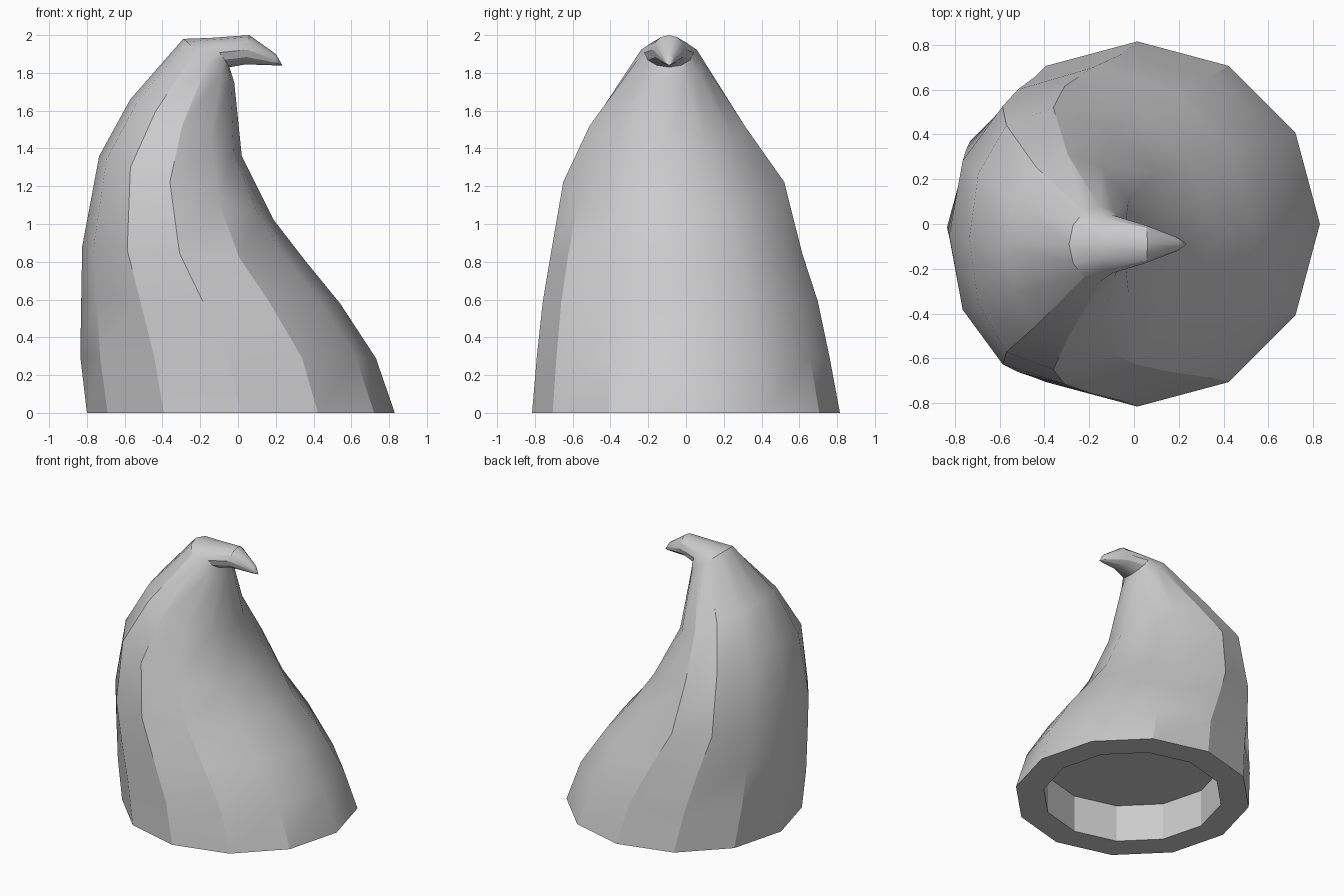
import bpy, bmesh, math

if "Cube" in bpy.data.objects:
    bpy.data.objects.remove(bpy.data.objects["Cube"])

SIDES = 12
# Each tilted ring: left x, left z, right x, right z, y centre, y half width, backward skew
RINGS = [
    (-0.605, 0.28, 0.635, 0.28, 0.0, 0.62, 0.0),     # ceiling of the recess
    (-0.605, 0.0, 0.635, 0.0, 0.0, 0.62, 0.0),       # rim of the recess
    (-0.80, 0.0, 0.83, 0.0, 0.0, 0.815, 0.0),        # foot
    (-0.835, 0.30, 0.73, 0.29, -0.015, 0.775, 0.0),
    (-0.83, 0.60, 0.54, 0.58, -0.03, 0.728, 0.06),
    (-0.825, 0.88, 0.36, 0.80, -0.05, 0.665, 0.13),
    (-0.735, 1.36, 0.19, 1.02, -0.065, 0.585, 0.19),
    (-0.57, 1.66, 0.02, 1.36, -0.10, 0.41, 0.07),
    (-0.29, 1.98, -0.02, 1.75, -0.09, 0.17, 0.0),    # bend at the top
    (-0.15, 1.985, -0.045, 1.83, -0.09, 0.13, 0.0),
    (0.06, 2.0, 0.04, 1.845, -0.09, 0.085, 0.0),     # hooked tip
    (0.20, 1.90, 0.19, 1.84, -0.09, 0.03, 0.0),
]


def add_ring(bm, lx, lz, rx, rz, yc, half, skew):
    verts = []
    for i in range(SIDES):
        a = 2 * math.pi * i / SIDES
        t = 0.5 + 0.5 * (math.cos(a) - skew * math.sin(a) ** 2)
        verts.append(bm.verts.new((lx + (rx - lx) * t,
                                   yc + half * math.sin(a),
                                   lz + (rz - lz) * t)))
    return verts


# Curled hood lofted through the rings
bm = bmesh.new()
rings = [add_ring(bm, *r) for r in RINGS]
for a, b in zip(rings, rings[1:]):
    for i in range(SIDES):
        j = (i + 1) % SIDES
        bm.faces.new((a[i], a[j], b[j], b[i]))

# Close the recess and bring the end to a point
bm.faces.new(rings[0])
tip = bm.verts.new((0.235, -0.09, 1.84))
for i in range(SIDES):
    bm.faces.new((rings[-1][i], rings[-1][(i + 1) % SIDES], tip))
bmesh.ops.recalc_face_normals(bm, faces=bm.faces)

mesh = bpy.data.meshes.new("curled_hood")
bm.to_mesh(mesh)
bm.free()
hood = bpy.data.objects.new("curled_hood", mesh)
bpy.context.collection.objects.link(hood)
bpy.context.view_layer.objects.active = hood
hood.select_set(True)
bpy.ops.object.shade_smooth_by_angle(angle=math.radians(29))
